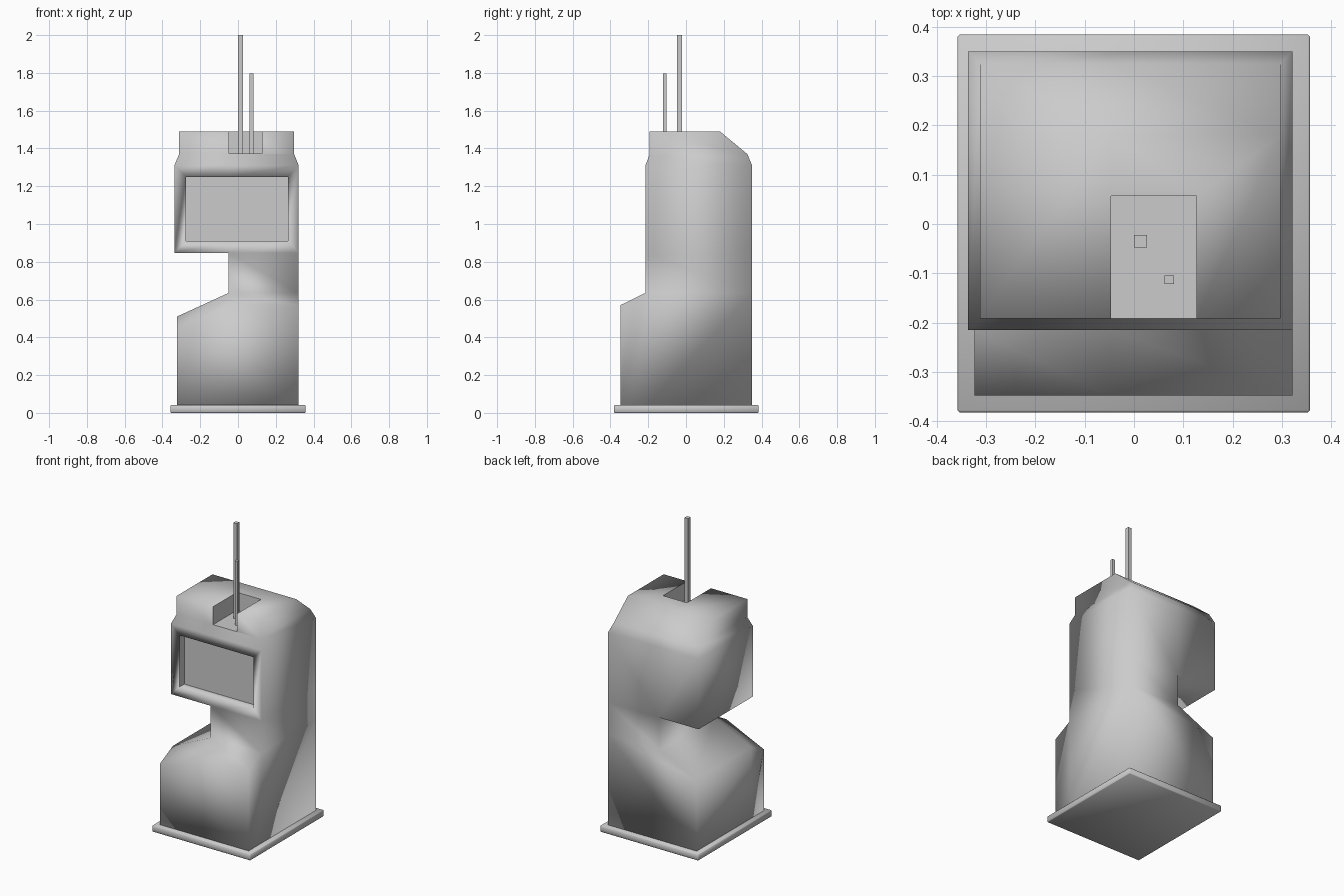
import bpy, bmesh, math
from mathutils import Vector

if "Cube" in bpy.data.objects:
    bpy.data.objects.remove(bpy.data.objects["Cube"])


def add_object(name, bm):
    bmesh.ops.recalc_face_normals(bm, faces=bm.faces[:])
    mesh = bpy.data.meshes.new(name)
    bm.to_mesh(mesh)
    bm.free()
    obj = bpy.data.objects.new(name, mesh)
    bpy.context.collection.objects.link(obj)
    return obj


def box(name, lo, hi):
    bm = bmesh.new()
    bmesh.ops.create_cube(bm, size=1)
    for v in bm.verts:
        v.co = Vector([lo[i] if v.co[i] < 0 else hi[i] for i in range(3)])
    return add_object(name, bm)


def face_at(bm, point):
    return min(bm.faces, key=lambda f: (f.calc_center_median() - Vector(point)).length)


def extrude(bm, faces, offset):
    res = bmesh.ops.extrude_face_region(bm, geom=faces)
    for f in faces:
        if f.is_valid:
            bm.faces.remove(f)
    verts = [g for g in res["geom"] if isinstance(g, bmesh.types.BMVert)]
    for v in verts:
        v.co += Vector(offset)
    return verts, [g for g in res["geom"] if isinstance(g, bmesh.types.BMFace)]


# Lower cabinet: three rings front to back, the front ring drops at the top
FRONT, BACK, LEFT, RIGHT = -0.215, 0.35, -0.323, 0.321
bm = bmesh.new()
rings = []
for y, drop in ((-0.348, 0.065), (FRONT, 0), (BACK, 0)):
    profile = [(LEFT, 0.03), (RIGHT, 0.03), (RIGHT, 0.635 - drop),
               (-0.05, 0.635 - drop), (LEFT, 0.51 - drop)]
    rings.append([bm.verts.new((x, y, z)) for x, z in profile])
for a, b in zip(rings, rings[1:]):
    for i in range(5):
        j = (i + 1) % 5
        bm.faces.new((a[i], a[j], b[j], b[i]))
bm.faces.new(rings[0])
bm.faces.new(rings[-1])

# Neck on the right side, then the head overhanging to the left
ymid = (FRONT + BACK) / 2
xmid = (RIGHT - 0.05) / 2
extrude(bm, [face_at(bm, (xmid, ymid, 0.635))], (0, 0, 0.212))
extrude(bm, [face_at(bm, (xmid, ymid, 0.847))], (0, 0, 0.463))
extrude(bm, [face_at(bm, (-0.05, ymid, 1.08))], (-0.287, 0, 0))

# Narrowed crown with a sloping back
top = [face_at(bm, (xmid, ymid, 1.31)), face_at(bm, (-0.19, ymid, 1.31))]
verts, top = extrude(bm, top, (0, 0, 0.06))
for v in verts:
    if abs(v.co.x) > 0.2:
        v.co.x = -0.312 if v.co.x < 0 else 0.297
    v.co.y = -0.192 if v.co.y < 0 else 0.325
verts, top = extrude(bm, top, (0, 0, 0.12))
for v in verts:
    if v.co.y > 0:
        v.co.y = 0.18
body = add_object("cabinet_body", bm)

# Screen recess and open notch in the crown
cutters = [box("screen_cutter", (-0.275, -0.4, 0.91), (0.265, FRONT + 0.05, 1.25)),
           box("notch_cutter", (-0.047, -0.4, 1.372), (0.127, 0.057, 1.7))]
bpy.context.view_layer.objects.active = body
for c in cutters:
    c.hide_render = True
    mod = body.modifiers.new("cut", "BOOLEAN")
    mod.operation = "DIFFERENCE"
    mod.solver = "EXACT"
    mod.object = c
    bpy.ops.object.modifier_apply(modifier=mod.name)
for c in cutters:
    bpy.data.objects.remove(c)


# Soft shading on the shell, crisp edges round the cut-outs
def on_cutout(co):
    screen = -0.28 < co.x < 0.27 and 0.905 < co.z < 1.255 and co.y < -0.1
    notch = -0.05 < co.x < 0.13 and co.z > 1.371 and co.y < 0.06
    return (screen or notch) and abs(co.x + 0.05) > 0.0005


bm = bmesh.new()
bm.from_mesh(body.data)
for f in bm.faces:
    f.smooth = True
for e in bm.edges:
    if all(on_cutout(v.co) for v in e.verts) and e.calc_face_angle(0) > 0.5:
        e.smooth = False
bm.to_mesh(body.data)
bm.free()

# Base plate with softened rim
plate = box("base_plate", (-0.358, -0.382, 0), (0.357, 0.384, 0.042))
bm = bmesh.new()
bm.from_mesh(plate.data)
bmesh.ops.bevel(bm, geom=bm.edges[:], offset=0.004, segments=1, affect="EDGES")
bm.to_mesh(plate.data)
bm.free()

# Two square antennas standing in the notch
tall = box("tall_antenna", (0.0, -0.048, 1.365), (0.026, -0.022, 2.0))
short = box("short_antenna", (0.062, -0.122, 1.365), (0.081, -0.104, 1.796))

for obj in (plate, tall, short):
    bpy.ops.object.select_all(action="DESELECT")
    obj.select_set(True)
    bpy.context.view_layer.objects.active = obj
    bpy.ops.object.shade_smooth_by_angle(angle=math.radians(60))
